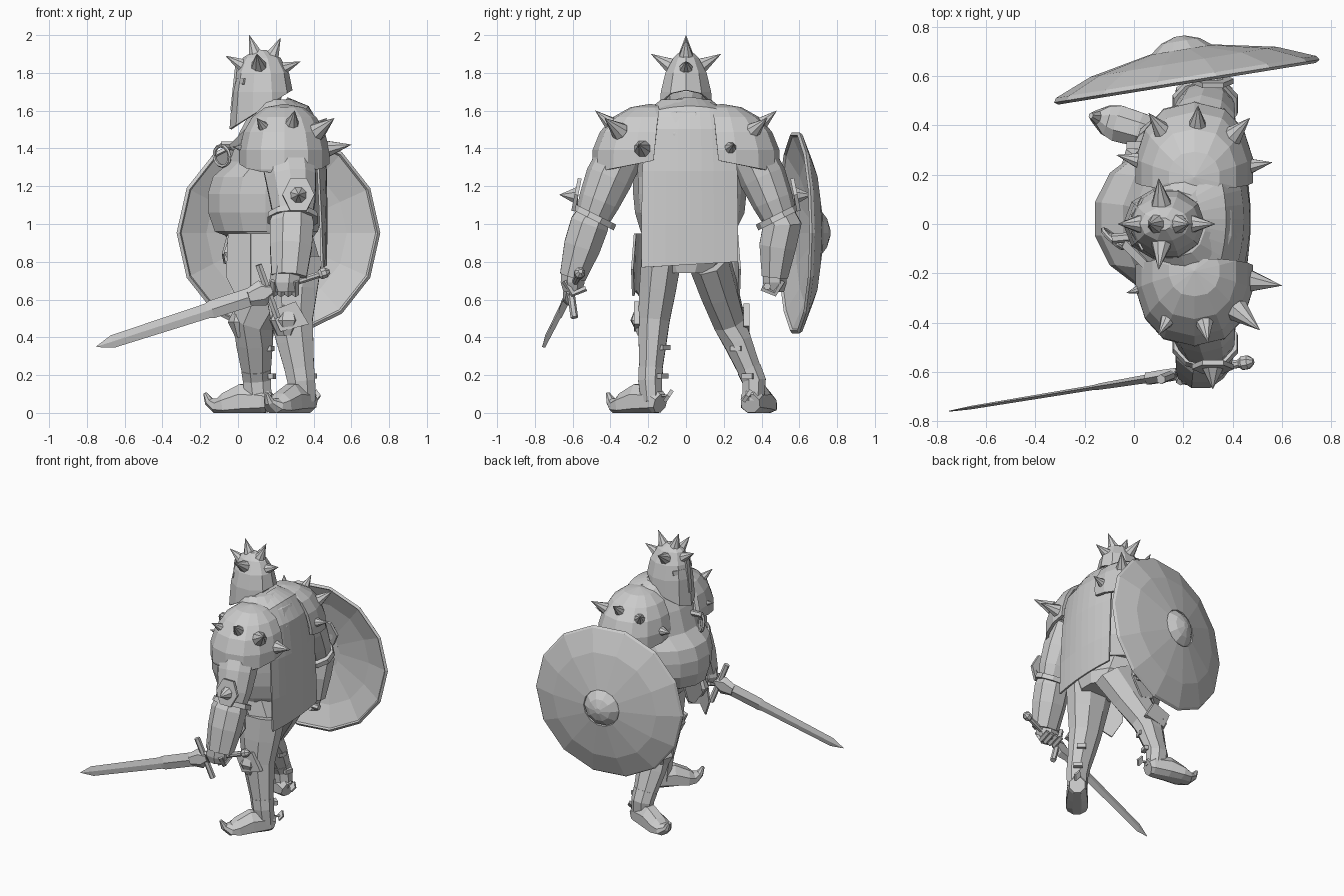
import bpy, bmesh, math
from mathutils import Vector as V

cube = bpy.data.objects.get("Cube")
if cube:
    bpy.data.objects.remove(cube)

steel = bpy.data.materials.new("plain grey")
steel.use_nodes = True
grey = (0.6, 0.6, 0.6, 1)
steel.diffuse_color = grey
steel.node_tree.nodes["Principled BSDF"].inputs["Base Color"].default_value = grey


def finish(name, bm, thick=0):
    if not thick:
        bmesh.ops.recalc_face_normals(bm, faces=bm.faces)
    mesh = bpy.data.meshes.new(name)
    bm.to_mesh(mesh)
    bm.free()
    mesh.materials.append(steel)
    ob = bpy.data.objects.new(name, mesh)
    bpy.context.collection.objects.link(ob)
    if thick:
        mod = ob.modifiers.new("thickness", 'SOLIDIFY')
        mod.thickness, mod.offset = thick, 0
    return ob


def loft(name, rows, n=10, level=False, ref=(0, 1, 0), thick=0, turn=0.5):
    """Rows of (x, y, z, half depth, half width) joined along their path."""
    bm, rings = bmesh.new(), []
    pts = [V(r[:3]) for r in rows]
    for i, r in enumerate(rows):
        t = V((0, 0, 1)) if level else (pts[min(i + 1, len(pts) - 1)] - pts[max(i - 1, 0)]).normalized()
        b = V(ref) - t * t.dot(V(ref))
        b.normalize()
        a = b.cross(t)
        angles = [math.tau * (k + turn) / n for k in range(n)]
        rings.append([bm.verts.new(pts[i] + a * r[3] * math.cos(q) + b * r[4] * math.sin(q)) for q in angles])
    for lo, hi in zip(rings, rings[1:]):
        for k in range(n):
            bm.faces.new((lo[k], lo[(k + 1) % n], hi[(k + 1) % n], hi[k]))
    if not thick:
        bm.faces.new(rings[0])
        bm.faces.new(rings[-1])
    return finish(name, bm, thick)


def rod(name, a, b, r, r2=None, n=6):
    r2 = r if r2 is None else r2
    ref = (0, 1, 0) if abs(b[1] - a[1]) < (V(b) - V(a)).length * .8 else (0, 0, 1)
    return loft(name, [(*a, r, r), (*b, r2, r2)], n, ref=ref)


def spike(name, tip, centre, length=.125, r=.048):
    d = (V(tip) - V(centre)).normalized()
    rod(name, tuple(V(tip) - d * length), tip, r, .001, 8)


def plate(name, outline, thick=.012):
    bm = bmesh.new()
    bm.faces.new([bm.verts.new(p) for p in outline])
    return finish(name, bm, thick)


def hoop(name, centre, axis, major, minor, n=12):
    q = V(axis).to_track_quat('Z', 'Y')
    bpy.ops.mesh.primitive_torus_add(location=centre, rotation=q.to_euler(), major_radius=major,
                                     minor_radius=minor, major_segments=n, minor_segments=5)
    ob = bpy.context.object
    ob.name = name
    ob.data.materials.append(steel)


# Torso with round belly, neck and hips
loft("torso", [(.17, .01, .93, .22, .2), (.15, .01, .96, .28, .25), (.145, .02, 1.06, .31, .29),
               (.145, .02, 1.16, .312, .3), (.155, .02, 1.25, .295, .3), (.2, .01, 1.33, .25, .3),
               (.225, 0, 1.48, .225, .29), (.23, 0, 1.59, .17, .22), (.19, 0, 1.66, .1, .13)], 14, True)
loft("hips", [(.28, 0, .74, .14, .15), (.25, 0, .82, .19, .22), (.18, 0, .96, .22, .22)], 10, True)
loft("belt", [(.17, .01, .93, .235, .235), (.16, .01, .96, .265, .25)], 14, True)
plate("loincloth", [(-.05, -.08, .95), (-.05, .1, .95), (-.08, .09, .84), (-.07, .01, .79), (-.08, -.07, .84)])
loft("pouch", [(-.02, -.14, .78, .02, .02), (-.04, -.14, .85, .04, .04), (-.03, -.13, .93, .02, .02)], 6, True)

# Cape hanging from the shoulders
bm = bmesh.new()
rows = []
for x, z, w, curl in ((.26, 1.665, .12, .02), (.37, 1.62, .2, .03), (.44, 1.5, .235, .04),
                      (.465, 1.28, .25, .04), (.468, 1.0, .255, .03), (.465, .785, .255, .02)):
    rows.append([bm.verts.new((x - curl * s * s, .02 + s * w, z - (0 if z < 1.6 else .03 * s * s)
                               + (.015 * s if z < .9 else 0))) for s in [k / 4 - 1 for k in range(9)]])
for lo, hi in zip(rows, rows[1:]):
    for k in range(8):
        bm.faces.new((lo[k], lo[k + 1], hi[k + 1], hi[k]))
finish("cape", bm, .012)

# Helmet with sloping rim and pointed visor
helm = loft("helmet", [(.13, 0, 1.5, .175, .155), (.13, 0, 1.7, .16, .14), (.13, 0, 1.8, .14, .115),
                       (.125, 0, 1.88, .1, .07), (.12, 0, 1.92, .03, .025)], 10, True, turn=0)
bm = bmesh.new()
bm.from_mesh(helm.data)
bmesh.ops.bisect_plane(bm, geom=bm.verts[:] + bm.edges[:] + bm.faces[:], plane_co=(0, 0, 1.53),
                       plane_no=(-.62, 0, 1), clear_inner=True)
bm.to_mesh(helm.data)
bm.free()
helm.modifiers.new("thickness", 'SOLIDIFY').thickness = .012
loft("head", [(.14, 0, 1.58, .08, .09), (.13, 0, 1.7, .11, .11), (.13, 0, 1.82, .1, .09)], 10, True)
for side in (-1, 1):
    plate("eye_slot", [(-.005, side * .03, 1.77), (.035, side * .105, 1.77),
                       (.03, side * .105, 1.74), (-.01, side * .03, 1.74)], .009)
    spike("helmet_spike", (.1, side * .185, 1.9), (.12, 0, 1.79), .12, .042)
plate("nose_guard", [(-.01, -.018, 1.83), (-.01, .018, 1.83), (-.035, .015, 1.6), (-.035, -.015, 1.6)])
for tip in ((.06, 0, 2), (.225, 0, 1.985), (.33, 0, 1.86), (-.065, 0, 1.89)):
    spike("helmet_spike", tip, (.13, 0, 1.78), .12, .045)

# Pauldrons, arms, elbow guards and hands
for side in (-1, 1):
    bm = bmesh.new()
    bmesh.ops.create_uvsphere(bm, u_segments=14, v_segments=9, radius=1)
    for v in bm.verts:
        x = math.copysign(abs(v.co.x) ** .8, v.co.x)
        v.co = V((.245 + x * .235, side * (.2 + v.co.y * .29 - v.co.z * .01), 1.34 + v.co.z * .285))
    for co, no in (((0, 0, 1.37), (0, side * .2, 1)), ((0, side * .165, 1.4), (0, side, .1))):
        bmesh.ops.bisect_plane(bm, geom=bm.verts[:] + bm.edges[:] + bm.faces[:], plane_co=co,
                               plane_no=no, clear_inner=True)
    finish("pauldron", bm, .022)
    for x, y, z in ((-.05, .28, 1.41), (.08, .45, 1.56), (.28, .48, 1.6), (.49, .43, 1.56), (.58, .25, 1.42)):
        spike("pauldron_spike", (x - .02 * side, side * y, z), (.25, side * .2, 1.36), .14, .05)

    loft("upper_arm", [(.26, side * .34, 1.38, .15, .12), (.28, side * .41, 1.24, .14, .125),
                       (.29, side * .46, 1.12, .125, .11), (.29, side * .5, 1.02, .105, .09)], 10)
    hx, hy = (.25, .6) if side < 0 else (.25, .47)
    loft("forearm", [(.29, side * .48, 1.07, .1, .09), (.285, side * .51, 1.0, .125, .11),
                     (.28, side * (.5 + hy) / 2, .88, .12, .105), (hx + .02, side * hy, .72, .1, .075)], 8)
    loft("arm_cuff", [(.29, side * .475, 1.05, .135, .118), (.29, side * .49, 1.02, .14, .12)], 10)
    plate("elbow_guard", [(.32 + .085 * math.cos(k * math.tau / 6), side * (.58 - .02 * math.sin(k * math.tau / 6)),
                           1.155 + .1 * math.sin(k * math.tau / 6)) for k in range(6)], .02)
    spike("elbow_spike", (.32, side * .67, 1.155), (.32, side * .4, 1.14), .1, .055)
    loft("hand", [(hx, side * hy, .64, .06, .05), (hx, side * hy, .69, .085, .065),
                  (hx + .01, side * hy, .78, .08, .06)], 7, True)
    for k in range(4):
        x = hx - .06 + k * .038
        loft("finger", [(x, side * (hy + .04), .7, .018, .02), (x, side * hy, .63, .018, .02),
                        (x, side * (hy - .07), .66, .016, .018)], 5, ref=(1, 0, 0))
    # Side tasset in two folded panels
    plate("tasset_front", [(-.05, side * .16, .95), (.07, side * .25, .95), (.07, side * .27, .65),
                           (.0, side * .23, .6), (-.06, side * .19, .72)])
    plate("tasset_side", [(.07, side * .25, .95), (.24, side * .27, .95), (.26, side * .285, .76),
                          (.17, side * .28, .62), (.07, side * .27, .65)])


# Legs with boots, knee guards, buckles and spurs
def leg(hip, knee, ankle, toe):
    hip, knee, ankle, toe = V(hip), V(knee), V(ankle), V(toe)
    mid, calf = hip.lerp(knee, .5), knee.lerp(ankle, .35)
    loft("leg", [(*hip, .18, .115), (*mid, .15, .105), (*knee, .12, .09), (*calf, .105, .08),
                 (*ankle, .075, .06)], 8)
    fwd = toe - ankle
    fwd.z = 0
    length = fwd.length
    fwd.normalize()
    out = V((-fwd.y, fwd.x, 0))
    p = lambda d, z: (ankle.x + fwd.x * d, ankle.y + fwd.y * d, z)
    boot = loft("boot", [(*p(-.07, .05), .055, .055), (*p(-.04, .06), .085, .065), (*p(.08, .06), .1, .075),
                         (*p(length * .6, .04), .07, .08), (*p(length * .78, .035), .045, .065),
                         (*p(length * .92, .06), .026, .03), (*p(length, .105), .01, .012)], 8, ref=out)
    for v in boot.data.vertices:
        v.co.z = max(v.co.z, 0)
    loft("boot_cuff", [(*p(-.01, .06), .075, .06), (*ankle, .08, .068),
                       (*ankle.lerp(knee, .2), .085, .07)], 8)
    # Knee cap and its side wing
    k = knee + fwd * .065
    loft("knee_guard", [(*(k - V((0, 0, .08))), .03, .05), (*k, .07, .09),
                        (*(k + V((0, 0, .08))), .03, .06)], 7, True, ref=out)
    side = V((0, math.copysign(1, knee.y), 0))
    plate("knee_wing", [knee + side * .09 + q for q in
                        (V((.09, 0, -.02)), V((.02, 0, .1)), V((-.11, 0, .05)), V((-.06, 0, -.06)))], .03)
    for f in (.45, .92):
        c = knee.lerp(ankle, f) - fwd * .085
        rod("buckle", tuple(c - out * .03), tuple(c + out * .03), .02, n=4)
    heel = V(p(-.06, .09))
    s = heel - fwd * .065
    rod("spur_arm", tuple(heel), tuple(s), .008)
    plate("spur", [s + q for q in (V((.022, 0, 0)), V((0, .02, .03)), V((-.022, 0, 0)), V((0, -.02, -.03)))], .02)


leg((.28, -.13, .82), (.285, -.17, .49), (.335, -.19, .17), (.15, -.415, .1))
leg((.26, .12, .82), (.08, .23, .48), (.1, .36, .17), (-.175, .44, .1))

# Shield: shallow faceted dome with a central boss
base, nrm = V((.215, .575, .953)), V((-.16, .99, 0)).normalized()


def dome(name, prof, n, thick):
    loft(name, [(*(base + nrm * h), r, r) for r, h in prof], n, ref=(0, 0, 1), thick=thick, turn=0)


dome("shield", ((.538, 0), (.528, .015), (.38, .075), (.13, .125)), 14, .02)
dome("shield_boss", ((.14, .11), (.125, .135), (.08, .17), (.02, .19)), 10, 0)
rod("shield_grip", (.12, .43, .67), (.36, .43, .67), .02)

# Sword running from pommel to tip
tip, pommel = V((-.75, -.76, .35)), V((.47, -.56, .745))
at = lambda f: tuple(pommel.lerp(tip, f))
rod("sword_grip", at(0), at(.27), .018, n=8)
loft("pommel", [(*at(f), r, r) for f, r in ((-.012, .012), (.005, .03), (.025, .03), (.04, .012))], 8)
loft("sword_blade", [(*at(f), w, t) for f, w, t in
                     ((.25, .05, .02), (.5, .048, .013), (.52, .04, .01), (.93, .034, .007), (1, .002, .002))],
     4, turn=0)
loft("sword_collar", [(*at(f), w, .028) for f, w in ((.24, .03), (.28, .07), (.34, .045))], 6, turn=0)
g, d = V(at(.255)), V((-.05, -.02, .14))
rod("sword_guard", tuple(g - d), tuple(g + d), .02, n=6)

# Chest ring and shoulder strap
hoop("chest_ring", (-.085, -.06, 1.36), (.45, .5, .1), .055, .01)
rod("ring_mount", (-.09, -.06, 1.42), (.02, -.05, 1.42), .02)
rod("chest_strap", (-.03, -.08, 1.41), (.06, -.17, 1.5), .025, n=4)
